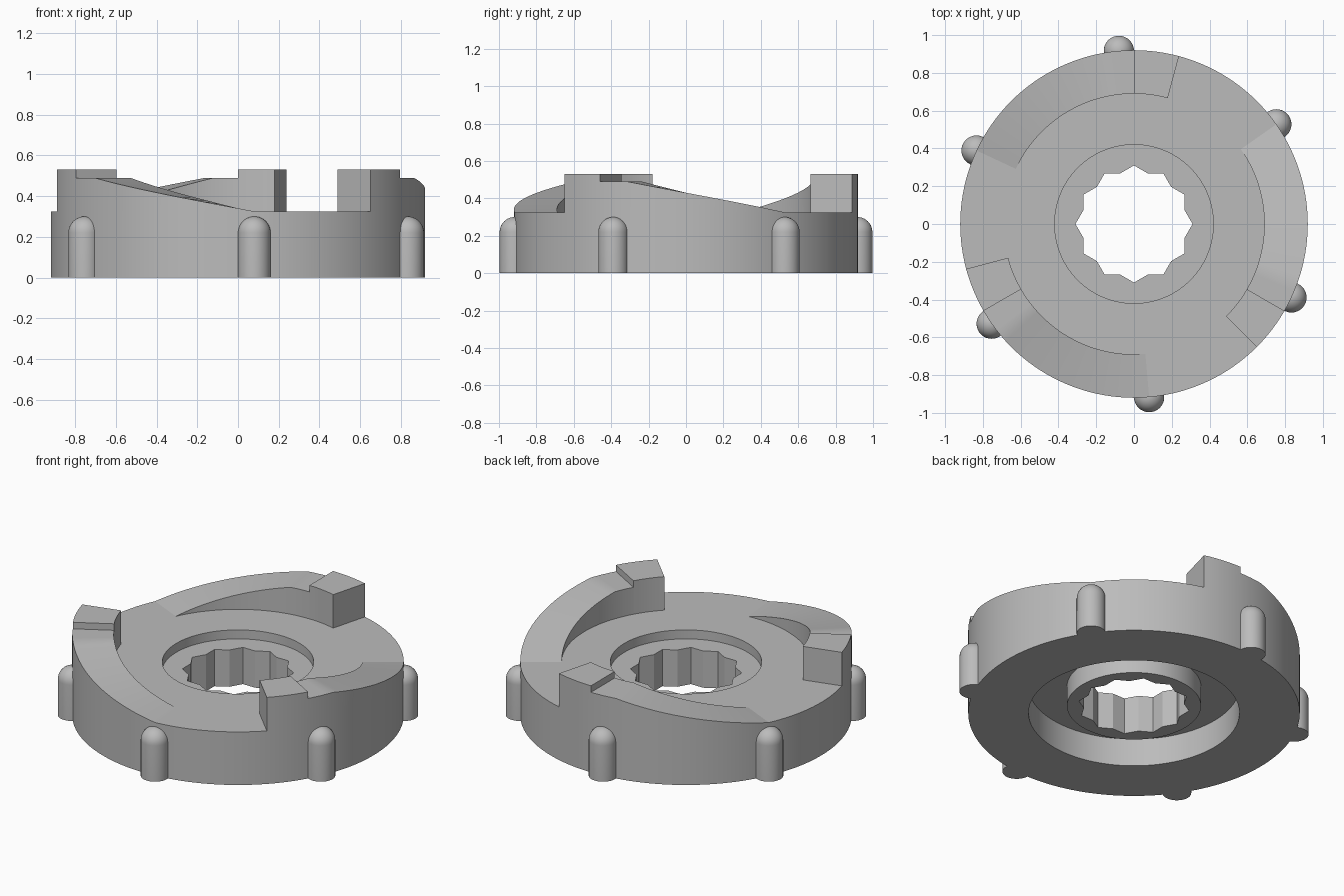
import bpy, bmesh, math
from math import sin, cos, pi, radians

if "Cube" in bpy.data.objects:
    bpy.data.objects.remove(bpy.data.objects["Cube"], do_unlink=True)

grey = bpy.data.materials.new("plain_grey")
grey.use_nodes = True
grey.diffuse_color = (0.5, 0.5, 0.5, 1)
grey.node_tree.nodes["Principled BSDF"].inputs["Base Color"].default_value = (0.5, 0.5, 0.5, 1)

SEGS = 144
OUTER, INNER, DECK = 0.92, 0.69, 0.325


def finish(bm, name):
    bmesh.ops.remove_doubles(bm, verts=bm.verts, dist=1e-5)
    bmesh.ops.recalc_face_normals(bm, faces=bm.faces)
    mesh = bpy.data.meshes.new(name)
    bm.to_mesh(mesh)
    bm.free()
    obj = bpy.data.objects.new(name, mesh)
    bpy.context.collection.objects.link(obj)
    mesh.materials.append(grey)
    bpy.ops.object.select_all(action="DESELECT")
    obj.select_set(True)
    bpy.context.view_layer.objects.active = obj
    bpy.ops.object.shade_smooth_by_angle(angle=radians(14))
    return obj


def sweep(bm, sections, closed):
    """Join a row of equal cross-sections with quads."""
    rows = [[bm.verts.new(p) for p in s] for s in sections]
    n = len(rows[0])
    for i in range(len(rows) if closed else len(rows) - 1):
        a, b = rows[i], rows[(i + 1) % len(rows)]
        for j in range(n):
            k = (j + 1) % n
            bm.faces.new((a[j], a[k], b[k], b[j]))
    return rows


def socket_radius(a):
    """Outline of two overlapping hexagons, giving twelve points."""
    step = pi / 3
    apothem = 0.31 * cos(pi / 6)
    return max(apothem / cos((a + off) % step - pi / 6) for off in (0, pi / 6))


# Disc body: stepped ring with top recess, hollow underside, hub and socket
PROFILE = [(0.42, 0.27), (0.42, DECK), (OUTER, DECK), (OUTER, 0),
           (0.585, 0), (0.585, 0.17), (0.372, 0.17), (0.372, 0.045)]
sections = []
for i in range(SEGS):
    a = 2 * pi * i / SEGS
    s = socket_radius(a)
    ring = [(s, 0.27)] + PROFILE + [(s, 0.045)]
    sections.append([(r * cos(a), r * sin(a), z) for r, z in ring])
bm = bmesh.new()
sweep(bm, sections, True)
finish(bm, "disc_body")


def ramp_height(deg):
    return 0.49 if deg <= 100 else DECK + (0.49 - DECK) * (155 - deg) / 55


# Three ramps, each ending in a raised stop tooth
for n in range(3):
    turn = 120 * n
    stations = [(75 + 2.5 * i, 0.53) for i in range(7)]
    stations += [(90 + 2.5 * i, ramp_height(90 + 2.5 * i)) for i in range(27)]
    sections = []
    for deg, top in stations:
        a = radians(deg + turn)
        ring = [(INNER, DECK), (OUTER, DECK), (OUTER, top), (INNER, top)]
        sections.append([(r * cos(a), r * sin(a), z) for r, z in ring])
    bm = bmesh.new()
    rows = sweep(bm, sections, False)
    bm.faces.new(rows[0])
    bmesh.ops.dissolve_degenerate(bm, dist=1e-5, edges=bm.edges)
    finish(bm, f"ramp_and_tooth_{n + 1}")

# Six round-topped grip pins around the rim
PIN_R, PIN_TOP = 0.08, 0.30
for n in range(6):
    a = radians(95 + 60 * n)
    cx, cy = OUTER * cos(a), OUTER * sin(a)
    side = [(0, 0), (PIN_R, 0)]
    side += [(PIN_R * cos(t * pi / 20), PIN_TOP - PIN_R + PIN_R * sin(t * pi / 20)) for t in range(11)]
    bm = bmesh.new()
    pts = [bm.verts.new((r, 0, z)) for r, z in side]
    edges = [bm.edges.new(p) for p in zip(pts, pts[1:])]
    bmesh.ops.spin(bm, geom=pts + edges, cent=(0, 0, 0), axis=(0, 0, 1),
                   angle=2 * pi, steps=32, use_merge=False)
    bmesh.ops.translate(bm, verts=bm.verts, vec=(cx, cy, 0))
    finish(bm, f"grip_pin_{n + 1}")
